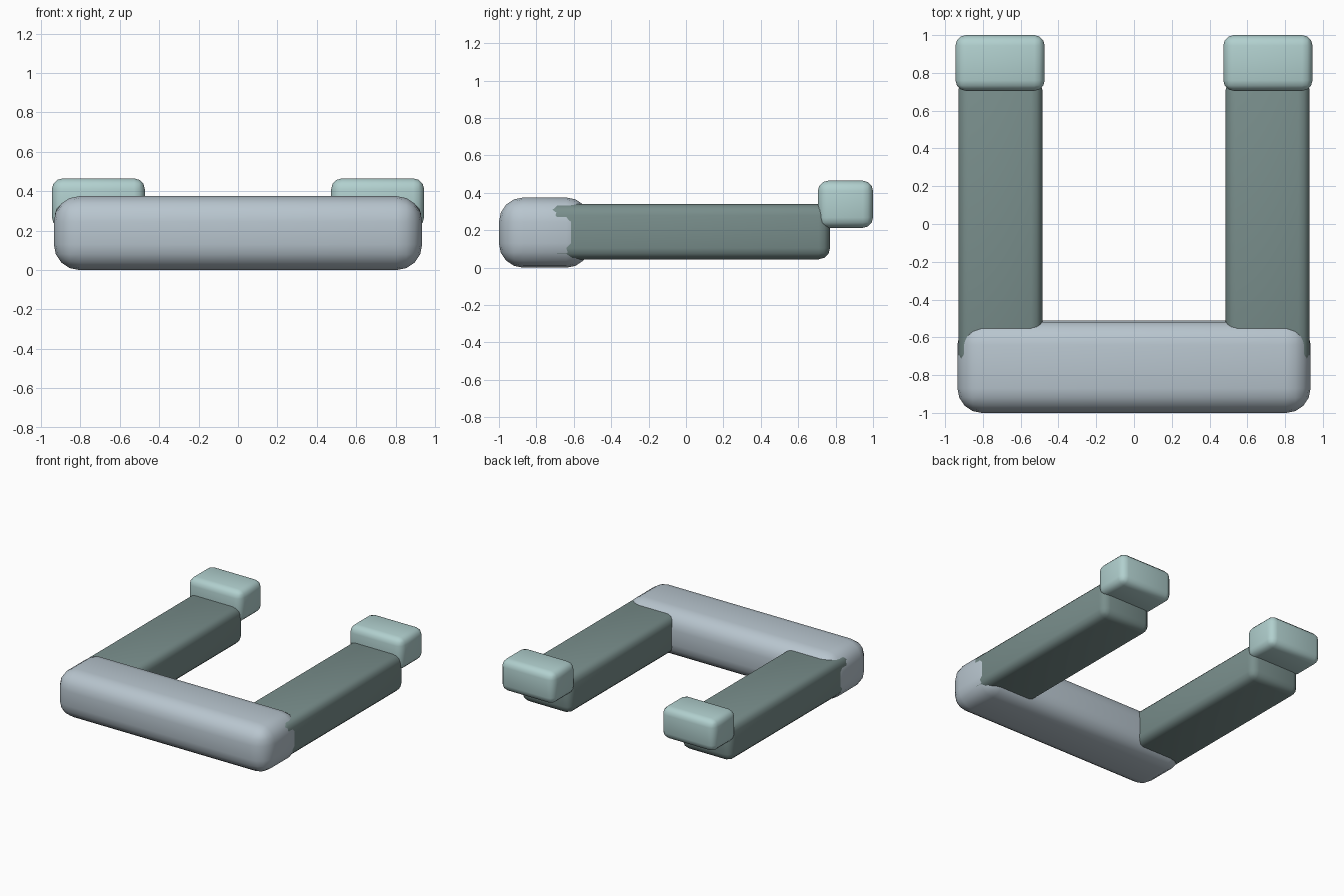
import bpy
import bmesh
from mathutils import Vector

default = bpy.data.objects.get("Cube")
if default:
    bpy.data.objects.remove(default, do_unlink=True)


def make_material(name, rgb):
    mat = bpy.data.materials.new(name)
    mat.use_nodes = True
    color = (*rgb, 1.0)
    mat.diffuse_color = color
    mat.node_tree.nodes["Principled BSDF"].inputs["Base Color"].default_value = color
    return mat


def rounded_box(name, low, high, radius, segments, mat):
    """Smooth rounded block spanning two opposite corners."""
    low, high = Vector(low), Vector(high)
    bm = bmesh.new()
    bmesh.ops.create_cube(bm, size=1)
    bmesh.ops.scale(bm, vec=high - low, verts=bm.verts)
    mesh = bpy.data.meshes.new(name)
    bm.to_mesh(mesh)
    bm.free()
    mesh.materials.append(mat)
    obj = bpy.data.objects.new(name, mesh)
    obj.location = (low + high) / 2
    bpy.context.collection.objects.link(obj)
    bevel = obj.modifiers.new("rounding", 'BEVEL')
    bevel.width = radius
    bevel.segments = segments
    bpy.context.view_layer.objects.active = obj
    obj.select_set(True)
    bpy.ops.object.modifier_apply(modifier=bevel.name)
    bpy.ops.object.shade_smooth_by_angle()
    obj.select_set(False)
    return obj


pale_grey = make_material("pale blue grey", (0.48, 0.56, 0.62))
dark_teal = make_material("dark grey teal", (0.19, 0.27, 0.26))
pale_teal = make_material("pale teal", (0.44, 0.63, 0.62))

for obj in list(bpy.context.selected_objects):
    obj.select_set(False)

# Cross bar at the front
rounded_box("cross_bar", (-0.935, -1, 0), (0.935, -0.51, 0.375), 0.13, 4, pale_grey)

# Side arms with raised end blocks
for side, sign in (("left", 1), ("right", -1)):
    def span(inner, outer):
        return sorted((sign * inner, sign * outer))

    x0, x1 = span(0.485, 0.93)
    rounded_box(side + "_arm", (x0, -0.75, 0.045), (x1, 0.77, 0.34), 0.06, 3, dark_teal)
    x0, x1 = span(0.473, 0.945)
    rounded_box(side + "_end_block", (x0, 0.705, 0.213), (x1, 1, 0.465), 0.055, 3, pale_teal)
